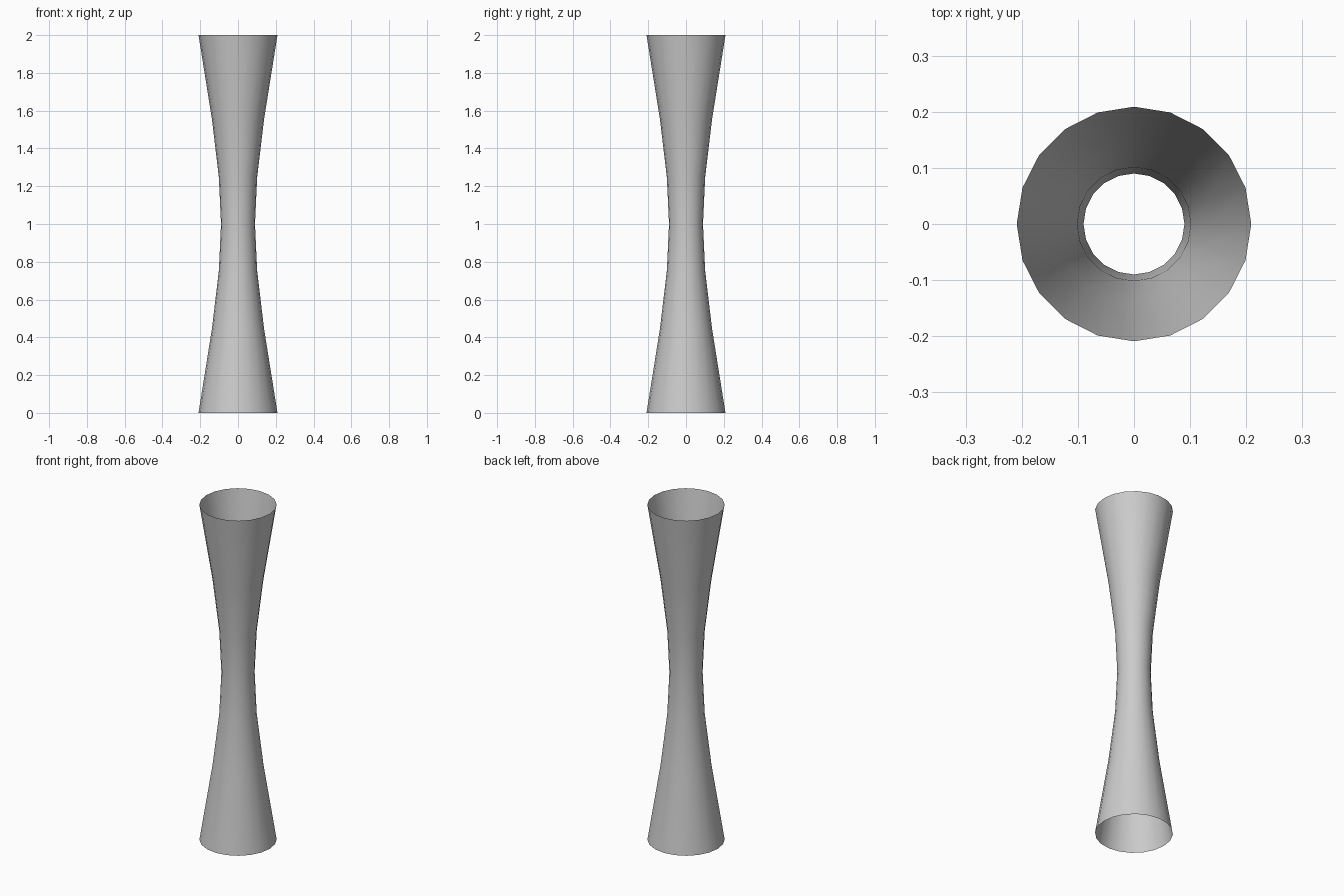
import bpy, bmesh, math

if "Cube" in bpy.data.objects:
    bpy.data.objects.remove(bpy.data.objects["Cube"])

SIDES = 20
WAIST, RIM, HALF_HEIGHT = 0.09, 0.209, 1.0
STEPS = 3  # rings between waist and each rim

# Hyperboloid profile, mirrored about the waist
t_max = math.acosh(RIM / WAIST)
profile = []
for i in range(-STEPS, STEPS + 1):
    t = t_max * i / STEPS
    profile.append((WAIST * math.cosh(t),
                    HALF_HEIGHT * (1 + math.sinh(t) / math.sinh(t_max))))

# Open-ended waisted tube
bm = bmesh.new()
rings = []
for r, z in profile:
    rings.append([bm.verts.new((r * math.cos(2 * math.pi * k / SIDES),
                                r * math.sin(2 * math.pi * k / SIDES), z))
                  for k in range(SIDES)])
for low, high in zip(rings, rings[1:]):
    for k in range(SIDES):
        n = (k + 1) % SIDES
        face = bm.faces.new((low[k], low[n], high[n], high[k]))
        face.smooth = True

mesh = bpy.data.meshes.new("waisted_tube")
bm.to_mesh(mesh)
bm.free()
bpy.context.collection.objects.link(bpy.data.objects.new("waisted_tube", mesh))
